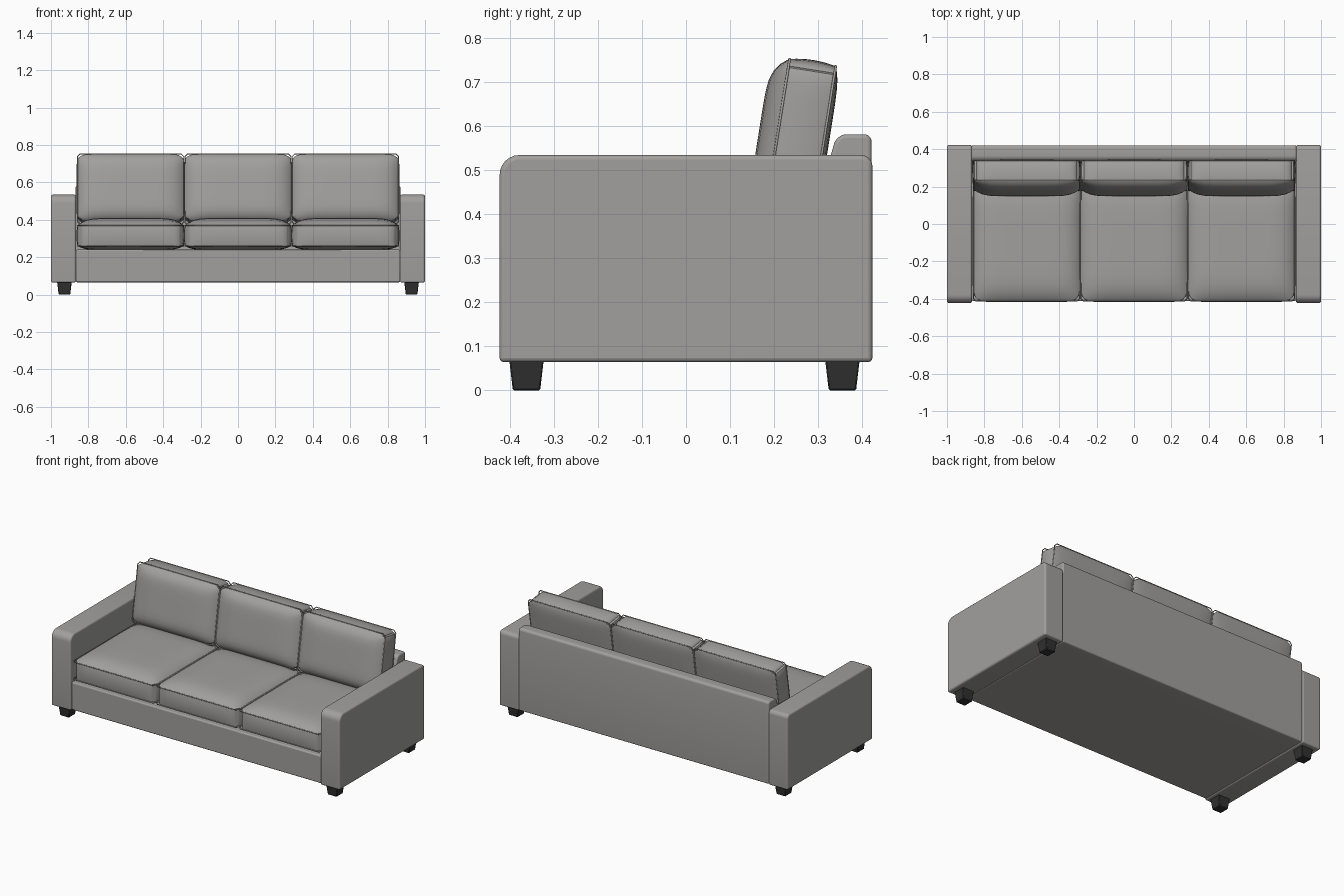
import bpy, bmesh
from math import radians, sin, cos, pi
from mathutils import Matrix, Vector

cube = bpy.data.objects.get("Cube")
if cube:
    bpy.data.objects.remove(cube, do_unlink=True)


def material(name, color):
    m = bpy.data.materials.new(name)
    m.use_nodes = True
    m.diffuse_color = color
    m.node_tree.nodes["Principled BSDF"].inputs["Base Color"].default_value = color
    return m


FABRIC = material("warm grey fabric", (0.36, 0.352, 0.34, 1))
WOOD = material("dark wood", (0.03, 0.03, 0.03, 1))


def finish(name, bm, mat, bevel=0, segments=3):
    bmesh.ops.recalc_face_normals(bm, faces=bm.faces)
    mesh = bpy.data.meshes.new(name)
    bm.to_mesh(mesh)
    bm.free()
    mesh.materials.append(mat)
    obj = bpy.data.objects.new(name, mesh)
    bpy.context.collection.objects.link(obj)
    if bevel:
        mod = obj.modifiers.new("Rounded edges", "BEVEL")
        mod.width, mod.segments = bevel, segments
        mod.limit_method, mod.angle_limit = "ANGLE", radians(40)
    bpy.ops.object.select_all(action="DESELECT")
    obj.select_set(True)
    bpy.context.view_layer.objects.active = obj
    bpy.ops.object.shade_smooth_by_angle(angle=radians(35))
    return obj


def slab(name, corners, x0, x1, bevel):
    """Extrude a side profile of (y, z, corner radius) from x0 to x1."""
    points, n = [], len(corners)
    for i, (y, z, r) in enumerate(corners):
        p = Vector((y, z))
        a = (Vector(corners[i - 1][:2]) - p).normalized() * r
        b = (Vector(corners[(i + 1) % n][:2]) - p).normalized() * r
        steps = 6 if r else 0
        for k in range(steps + 1):
            t = k / steps * pi / 2 if steps else 0
            points.append(p + a * (1 - sin(t)) + b * (1 - cos(t)))
    bm = bmesh.new()
    face = bm.faces.new([bm.verts.new((x0, *p)) for p in points])
    side = bmesh.ops.extrude_face_region(bm, geom=[face])["geom"]
    moved = [v for v in side if isinstance(v, bmesh.types.BMVert)]
    bmesh.ops.translate(bm, vec=(x1 - x0, 0, 0), verts=moved)
    return finish(name, bm, FABRIC, bevel)


def cushion(name, half, crown_up, crown_down, place):
    """Boxed cushion: straight border band, domed panels, piped seams."""
    bm = bmesh.new()
    bmesh.ops.create_cube(bm, size=2)
    bmesh.ops.subdivide_edges(bm, edges=bm.edges[:], cuts=15, use_grid_fill=True)
    hx, hy, hz = half
    for v in bm.verts:
        u, w, t = (sin(c * pi / 2) for c in v.co)
        dome = (1 - abs(u) ** 7) * (1 - abs(w) ** 7)
        z = t * (hz + dome * (crown_up if t > 0 else crown_down))
        # ease plan corners inward and let the border bulge
        pinch = 0.016 * (abs(u) * abs(w)) ** 12
        bulge = 0.006 * (1 - t * t)
        v.co = (u * (hx - pinch + bulge * abs(u) ** 6 * (1 - w ** 6)),
                w * (hy - pinch + bulge * abs(w) ** 6 * (1 - u ** 6)), z)
    bm.transform(place)
    finish(name, bm, FABRIC)

    # piping around both panels
    curve = bpy.data.curves.new(name + "_piping", "CURVE")
    curve.dimensions = "3D"
    curve.bevel_depth, curve.bevel_resolution = 0.003, 1
    c = 0.014
    loop = [(hx - c, hy), (hx, hy - c), (hx, c - hy), (hx - c, -hy),
            (c - hx, -hy), (-hx, c - hy), (-hx, hy - c), (c - hx, hy)]
    for z in (hz, -hz):
        spline = curve.splines.new("POLY")
        spline.points.add(len(loop) - 1)
        spline.use_cyclic_u = True
        for point, (x, y) in zip(spline.points, loop):
            point.co = (*(place @ Vector((x, y, z))), 1)
    curve.materials.append(FABRIC)
    bpy.context.collection.objects.link(bpy.data.objects.new(name + "_piping", curve))


# Frame: base under the seat and rear panel between the arms
slab("base", [(-0.412, 0.066, 0), (0.38, 0.066, 0), (0.38, 0.24, 0), (-0.412, 0.24, 0)],
     -0.868, 0.868, 0.008)
slab("back_panel", [(0.27, 0.066, 0), (0.421, 0.066, 0.008), (0.421, 0.581, 0.016),
                    (0.342, 0.581, 0.022), (0.322, 0.51, 0), (0.27, 0.3, 0)],
     -0.868, 0.868, 0.008)

# Arms
ARM = [(-0.423, 0.064, 0.01), (0.423, 0.064, 0.01),
       (0.423, 0.534, 0.025), (-0.423, 0.534, 0.045)]
for side, s in (("left", 1), ("right", -1)):
    slab(side + "_arm", ARM, *sorted((s * 0.866, s * 1.0)), 0.013)

# Seat and back cushions
for side, x in (("right", -0.574), ("middle", 0), ("left", 0.574)):
    cushion(side + "_seat_cushion", (0.284, 0.32, 0.055), 0.04, 0.024,
            Matrix.Translation((x, -0.092, 0.315)))
    cushion(side + "_back_cushion", (0.284, 0.182, 0.053), 0.043, 0.012,
            Matrix.Translation((x, 0.259, 0.564)) @ Matrix.Rotation(radians(81), 4, "X"))

# Tapered feet
for side, x in (("left", 0.928), ("right", -0.928)):
    for end, y in (("front", -0.362), ("rear", 0.355)):
        bm = bmesh.new()
        bmesh.ops.create_cube(bm, size=1)
        for v in bm.verts:
            w = 0.078 if v.co.z > 0 else 0.062
            v.co = (x + v.co.x * w, y + v.co.y * w, 0.034 + v.co.z * 0.068)
        finish(f"{end}_{side}_foot", bm, WOOD, 0.003, 1)
